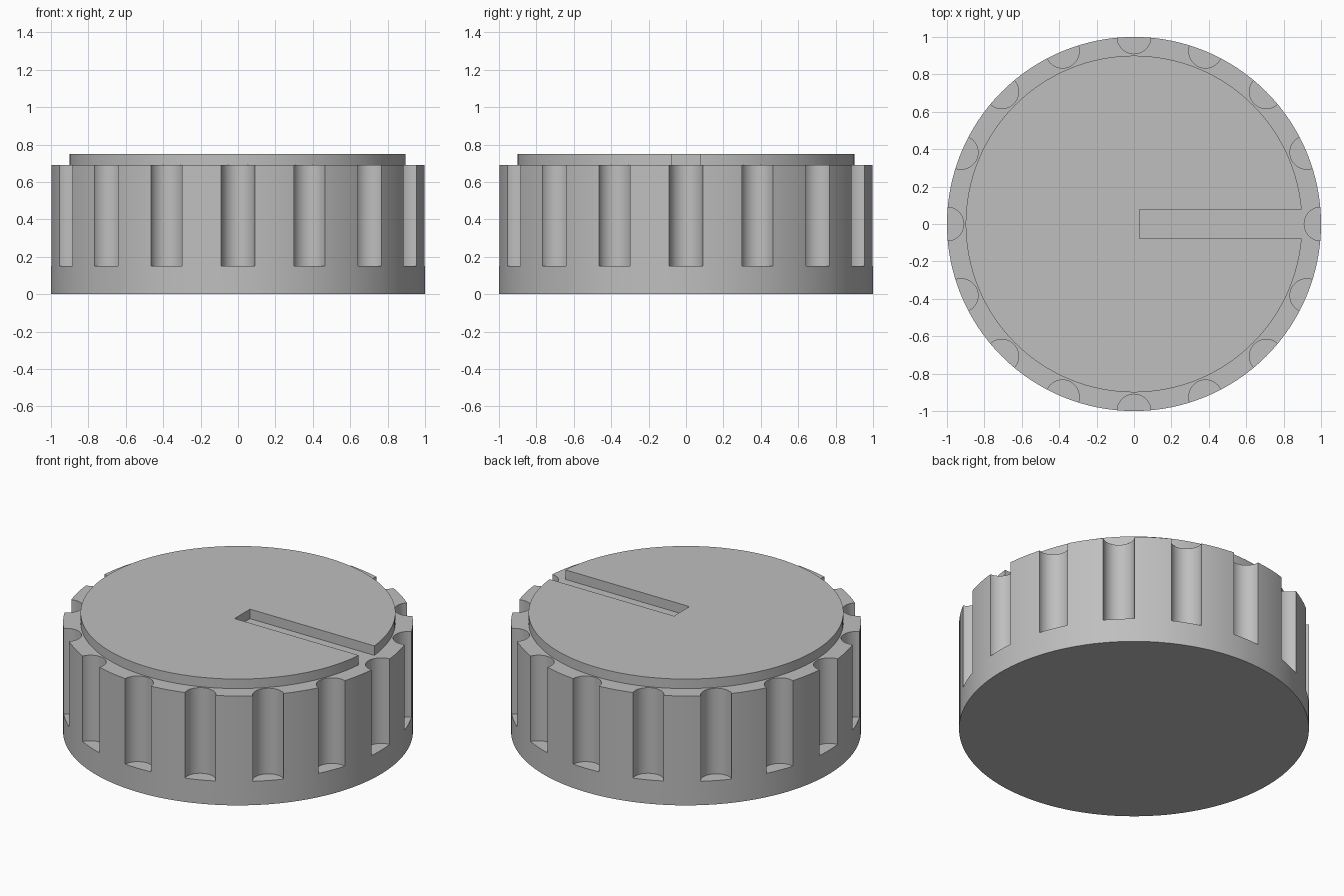
import bpy
import math
from mathutils import Matrix

cube = bpy.data.objects.get("Cube")
if cube:
    bpy.data.objects.remove(cube, do_unlink=True)

RIM, CAP = 1.0, 0.9
FLUTE_FLOOR, SHOULDER, TOP = 0.15, 0.69, 0.75
FLUTES, FLUTE_RADIUS = 16, 0.09

grey = bpy.data.materials.new("plain_grey")
grey.use_nodes = True
colour = (0.52, 0.52, 0.52, 1)
grey.diffuse_color = colour
grey.node_tree.nodes["Principled BSDF"].inputs["Base Color"].default_value = colour


def cylinder(name, radius, bottom, top, sides, x=0, y=0):
    bpy.ops.mesh.primitive_cylinder_add(
        vertices=sides, radius=radius, depth=top - bottom,
        location=(x, y, (bottom + top) / 2))
    obj = bpy.context.object
    obj.name = name
    obj.data.materials.append(grey)
    return obj


def cut(target, cutter):
    mod = target.modifiers.new("cut", "BOOLEAN")
    mod.operation = "DIFFERENCE"
    mod.solver = "EXACT"
    mod.object = cutter
    bpy.context.view_layer.objects.active = target
    bpy.ops.object.modifier_apply(modifier=mod.name)
    bpy.data.objects.remove(cutter, do_unlink=True)


def smooth(obj):
    bpy.ops.object.select_all(action="DESELECT")
    obj.select_set(True)
    bpy.context.view_layer.objects.active = obj
    bpy.ops.object.shade_smooth_by_angle(angle=math.radians(30))


# Round body with grip flutes cut down to a plain band at the foot
body = cylinder("knob_body", RIM, 0, SHOULDER, 128)
for i in range(FLUTES):
    a = math.tau * i / FLUTES
    flute = cylinder("flute_cutter", FLUTE_RADIUS, FLUTE_FLOOR, TOP + 0.1, 48,
                     RIM * math.cos(a), RIM * math.sin(a))
    flute.hide_render = True
    cut(body, flute)
smooth(body)

# Raised cap with a pointer slot running from the centre to its left edge
cap = cylinder("knob_cap", CAP, SHOULDER, TOP, 128)
bpy.ops.mesh.primitive_cube_add(size=1)
slot = bpy.context.object
slot.name = "slot_cutter"
slot.hide_render = True
slot.data.transform(Matrix.Translation((0.53, 0, TOP - 0.05))
                    @ Matrix.Diagonal((1, 0.155, 0.3, 1)))
cut(cap, slot)
smooth(cap)
